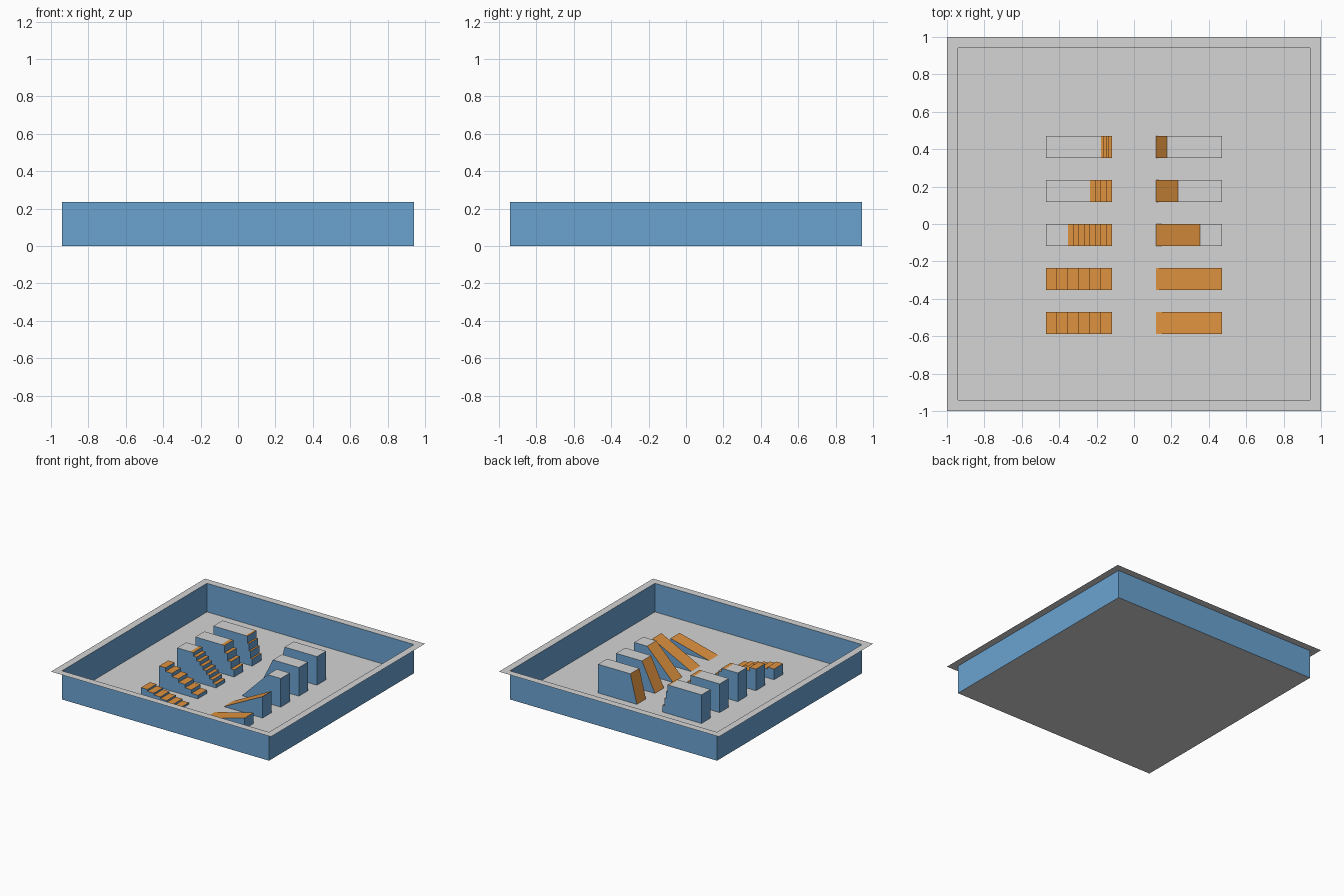
import bpy, bmesh

if "Cube" in bpy.data.objects:
    bpy.data.objects.remove(bpy.data.objects["Cube"])

U = 1 / 17            # one grid unit of the layout


def material(name, rgb):
    m = bpy.data.materials.new(name)
    m.diffuse_color = (*rgb, 1)
    m.use_nodes = True
    m.node_tree.nodes["Principled BSDF"].inputs["Base Color"].default_value = m.diffuse_color
    return m


GREY = material("light grey", (0.66, 0.66, 0.66))
BLUE = material("wall blue", (0.145, 0.37, 0.64))
ORANGE = material("slope orange", (0.74, 0.29, 0.05))


def finish(name, bm):
    me = bpy.data.meshes.new(name)
    bm.to_mesh(me)
    bm.free()
    for m in (GREY, BLUE, ORANGE):
        me.materials.append(m)
    ob = bpy.data.objects.new(name, me)
    bpy.context.collection.objects.link(ob)
    return ob


def square_ring(bm, half, z):
    h = half * U
    return [bm.verts.new((x, y, z * U)) for x, y in ((-h, -h), (h, -h), (h, h), (-h, h))]


def bridge(bm, a, b, mat):
    for i in range(4):
        j = (i + 1) % 4
        bm.faces.new((a[i], a[j], b[j], b[i])).material_index = mat


# Thin-walled tray parts
bm = bmesh.new()
bm.faces.new(square_ring(bm, 16, 0))
finish("floor", bm)

bm = bmesh.new()
bridge(bm, square_ring(bm, 16, 4), square_ring(bm, 16, 0), 1)
finish("outer_walls", bm)

bm = bmesh.new()
bridge(bm, square_ring(bm, 17, 4), square_ring(bm, 16, 4), 0)
finish("top_rim", bm)


def block(name, profile, y_top, run, mirror):
    """Extrude an (x, z) profile two units deep and colour faces by direction."""
    s = -1 if mirror else 1
    bm = bmesh.new()
    rows = [[bm.verts.new((s * x * U, y * U, z * U)) for x, z in profile]
            for y in (y_top - 2, y_top)]
    n = len(profile)
    for i in range(n):
        j = (i + 1) % n
        bm.faces.new((rows[0][i], rows[0][j], rows[1][j], rows[1][i]))
    for r in rows:
        bm.faces.new(r)
    bmesh.ops.recalc_face_normals(bm, faces=bm.faces)
    bm.normal_update()
    for f in bm.faces:
        if f.normal.z > 0.1:
            walkable = abs(f.calc_center_median().x) < (2 + run) * U
            f.material_index = 2 if walkable else 0
        else:
            f.material_index = 1
    # open underside, resting on the floor
    bmesh.ops.delete(bm, geom=[f for f in bm.faces if f.normal.z < -0.9], context='FACES_ONLY')
    finish(name, bm)


# Rows from back to front: run, rise, number of steps
ROWS = [(1, 4, 4), (2, 4, 4), (4, 4, 8), (6, 3, 6), (6, 1.5, 6)]
for k, (run, rise, steps) in enumerate(ROWS):
    y_top = 8 - 4 * k
    flat = [(8, rise)] if run < 6 else []
    # ramp on the right
    ramp = [(2, 0), (2 + run, rise)] + flat + [(8, 0)]
    block(f"ramp_{k + 1}", ramp, y_top, run, False)
    # matching stairs on the left
    stairs = [(2, 0)]
    for i in range(steps):
        z = rise * (i + 1) / steps
        stairs += [(2 + run * i / steps, z), (2 + run * (i + 1) / steps, z)]
    block(f"stairs_{k + 1}", stairs + flat + [(8, 0)], y_top, run, True)
